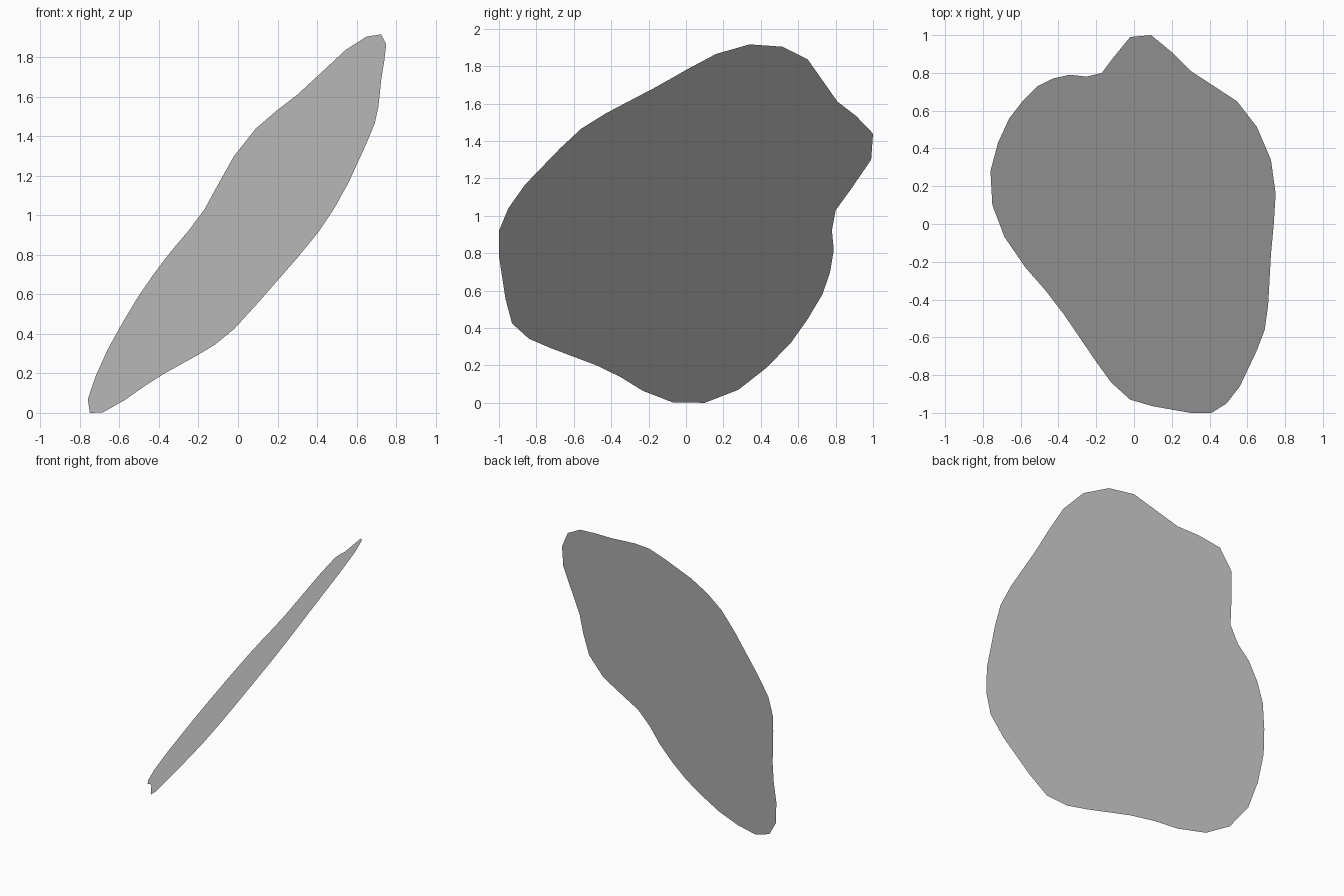
import bpy
import bmesh

# Remove the default cube if the scene has one
default_cube = bpy.data.objects.get("Cube")
if default_cube:
    bpy.data.objects.remove(default_cube, do_unlink=True)


def make_material(name, grey):
    """One flat neutral colour, shown in the viewport and in a render."""
    colour = (grey, grey, grey, 1)
    material = bpy.data.materials.new(name)
    material.use_nodes = True
    material.diffuse_color = colour
    shader = next(node for node in material.node_tree.nodes
                  if node.type == "BSDF_PRINCIPLED")
    shader.inputs["Base Color"].default_value = colour
    return material


def height_on_slope(x, y):
    """Height of the tilted sheet above a ground point."""
    return 0.873 + 1.225 * x + 0.456 * y


def make_sheet(name, outline, material):
    """Fill a ground plan outline as one flat face lying on the slope."""
    mesh = bpy.data.meshes.new(name)
    bm = bmesh.new()
    corners = [bm.verts.new((x, y, max(0, height_on_slope(x, y))))
               for x, y in outline]
    face = bm.faces.new(corners)
    face.normal_update()
    if face.normal.z < 0:
        face.normal_flip()
    bm.to_mesh(mesh)
    bm.free()
    mesh.materials.append(material)
    sheet = bpy.data.objects.new(name, mesh)
    bpy.context.collection.objects.link(sheet)
    return sheet


# Ground plan of the rounded sheet, clockwise from the pointed back lobe
back_lobe = [(-.17, .8), (-.11, .88), (-.02, .99), (.09, 1), (.2, .91),
             (.3, .81)]
left_edge = [(.545, .65), (.65, .515), (.725, .34), (.75, .16), (.74, 0),
             (.725, -.16), (.717, -.31), (.71, -.43), (.692, -.56),
             (.65, -.67), (.56, -.86)]
front_edge = [(.49, -.95), (.41, -1), (.3, -1), (.1, -.965), (-.02, -.93),
              (-.12, -.84), (-.2, -.73)]
right_edge = [(-.37, -.48), (-.47, -.35), (-.575, -.23), (-.685, -.07),
              (-.75, .1), (-.76, .28), (-.72, .43), (-.66, .56),
              (-.59, .65), (-.51, .73), (-.43, .77), (-.34, .79),
              (-.25, .78)]

# Single tilted sheet
light_grey = make_material("light_grey", 0.52)
make_sheet("tilted_sheet", back_lobe + left_edge + front_edge + right_edge,
           light_grey)
